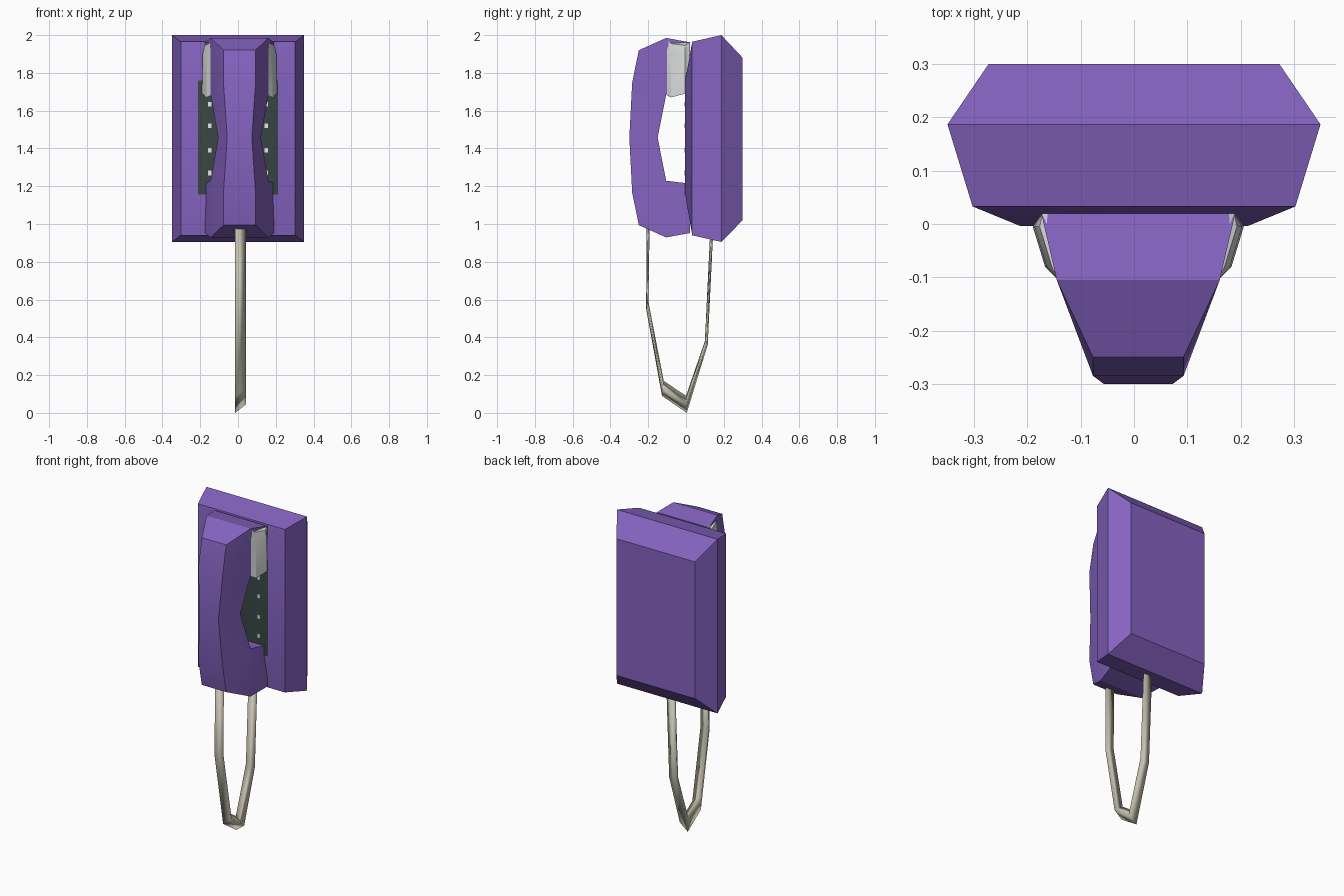
import bpy, bmesh, math

if "Cube" in bpy.data.objects:
    bpy.data.objects.remove(bpy.data.objects["Cube"])

CX = 0.008      # handset sits slightly off centre
ZM = 1.457      # mid height of handset


def material(name, rgb):
    m = bpy.data.materials.new(name)
    m.diffuse_color = (*rgb, 1)
    m.use_nodes = True
    m.node_tree.nodes["Principled BSDF"].inputs["Base Color"].default_value = m.diffuse_color
    return m


PURPLE = material("purple plastic", (0.235, 0.125, 0.53))
DARK = material("dark keypad", (0.04, 0.06, 0.058))
GREY = material("light grey", (0.68, 0.70, 0.69))
CREAM = material("cream cord", (0.56, 0.54, 0.43))
WHITE = material("white keys", (0.85, 0.85, 0.85))


def make(name, verts, faces, mats, angle=30):
    me = bpy.data.meshes.new(name)
    me.from_pydata(verts, [], faces)
    bm = bmesh.new()
    bm.from_mesh(me)
    bmesh.ops.recalc_face_normals(bm, faces=bm.faces)
    bm.to_mesh(me)
    bm.free()
    ob = bpy.data.objects.new(name, me)
    bpy.context.collection.objects.link(ob)
    for m in mats:
        me.materials.append(m)
    bpy.ops.object.select_all(action='DESELECT')
    ob.select_set(True)
    bpy.context.view_layer.objects.active = ob
    bpy.ops.object.shade_smooth_by_angle(angle=math.radians(angle))
    return ob


def loft(name, rings, mats, angle=30):
    """Skin equal-length rings and cap both ends."""
    n = len(rings[0])
    verts = [v for r in rings for v in r]
    faces = [(i * n + j, i * n + (j + 1) % n, (i + 1) * n + (j + 1) % n, (i + 1) * n + j)
             for i in range(len(rings) - 1) for j in range(n)]
    faces += [tuple(range(n)), tuple(range(len(verts) - n, len(verts)))]
    return make(name, verts, faces, mats, angle)


# wall body: rectangles stacked along y, the front one is the dark keypad
sections = [(0.30, 0.273, 1.02, 1.88), (0.187, 0.35, 0.905, 2.0),
            (0.033, 0.303, 0.94, 1.965), (-0.004, 0.213, 1.155, 1.76)]
body = loft("wall_body", [[(-w, y, a), (w, y, a), (w, y, b), (-w, y, b)]
                          for y, w, a, b in sections], [PURPLE, DARK], 25)
for p in body.data.polygons:
    if p.normal.y < -0.99 and p.center.y < 0:
        p.material_index = 1

# keys: small thin plates on the keypad
verts, faces = [], []
for x in (-0.15, 0, 0.15):
    for z in (1.27, 1.39, 1.52, 1.635):
        b = len(verts)
        verts += [(x + sx * 0.009, y, z + sz * 0.012) for y in (-0.003, -0.008)
                  for sx, sz in ((-1, -1), (1, -1), (1, 1), (-1, 1))]
        faces += [(b + 4, b + 5, b + 6, b + 7)]
        faces += [(b + i, b + (i + 1) % 4, b + 4 + (i + 1) % 4, b + 4 + i) for i in range(4)]
make("keys", verts, faces, [WHITE])

# handset: (y, height above middle, half width), upper half mirrored downwards
half = [(-0.30, 0, 0.065), (-0.285, 0.29, 0.085), (-0.25, 0.463, 0.085),
        (-0.105, 0.528, 0.153), (0.02, 0.505, 0.182), (0.02, 0.243, 0.182),
        (-0.105, 0.228, 0.153), (-0.15, 0, 0.113)]
outline = half + [(y, -h, w) for y, h, w in half[-2:0:-1]]
n = len(outline)
verts = [(CX + s * w, y, ZM + h) for s in (-1, 1) for y, h, w in outline]
faces = [(i, (i + 1) % n, n + (i + 1) % n, n + i) for i in range(n)]
up = [(1, 2, 3, 6), (3, 4, 5, 6), (0, 1, 6, 7)]
sides = up + [tuple((n - i) % n if i != 7 else 7 for i in q) for q in up]
faces += sides + [tuple(n + i for i in q) for q in sides]
make("handset", verts, faces, [PURPLE], 25)

# cradle hooks: thin cheeks on both sides of the earpiece
plan = [(0.150, -0.105), (0.175, -0.08), (0.198, -0.005), (0.180, 0.02)]
low_z = (1.685, 1.67, 1.69, 1.70)
mid_z = (1.93, 1.90, 1.90, 1.93)
top_z = (1.983, 1.955, 1.945, 1.963)
for s, side in ((-1, "left"), (1, "right")):
    rings = []
    for zs, pull in ((low_z, 0), (mid_z, 0.003), (top_z, 0.013)):
        rings.append([(CX + s * (w - (pull if 0 < k < 3 else 0)), y, z)
                      for k, ((w, y), z) in enumerate(zip(plan, zs))])
    # inner wall tucked into the earpiece
    for r in rings:
        r += [(CX + s * 0.14, 0.02, r[3][2] - 0.004), (CX + s * 0.13, -0.10, r[0][2] - 0.004)]
    loft(side + "_hook", rings, [GREY], 20)

# cord: three-sided strand hanging from handset to body (outer y,z / inner y,z)
path = [(-0.208, 1.02, -0.192, 1.02), (-0.211, 0.55, -0.199, 0.59),
        (-0.127, 0.09, -0.118, 0.17), (0.004, 0.0, 0.0, 0.09),
        (0.115, 0.36, 0.10, 0.38), (0.144, 0.96, 0.128, 0.96)]
loft("cord", [[(-0.015, a, b), (-0.015, c, d), (0.042, (a + c) / 2, (b + d) / 2)]
              for a, b, c, d in path], [CREAM], 180)
